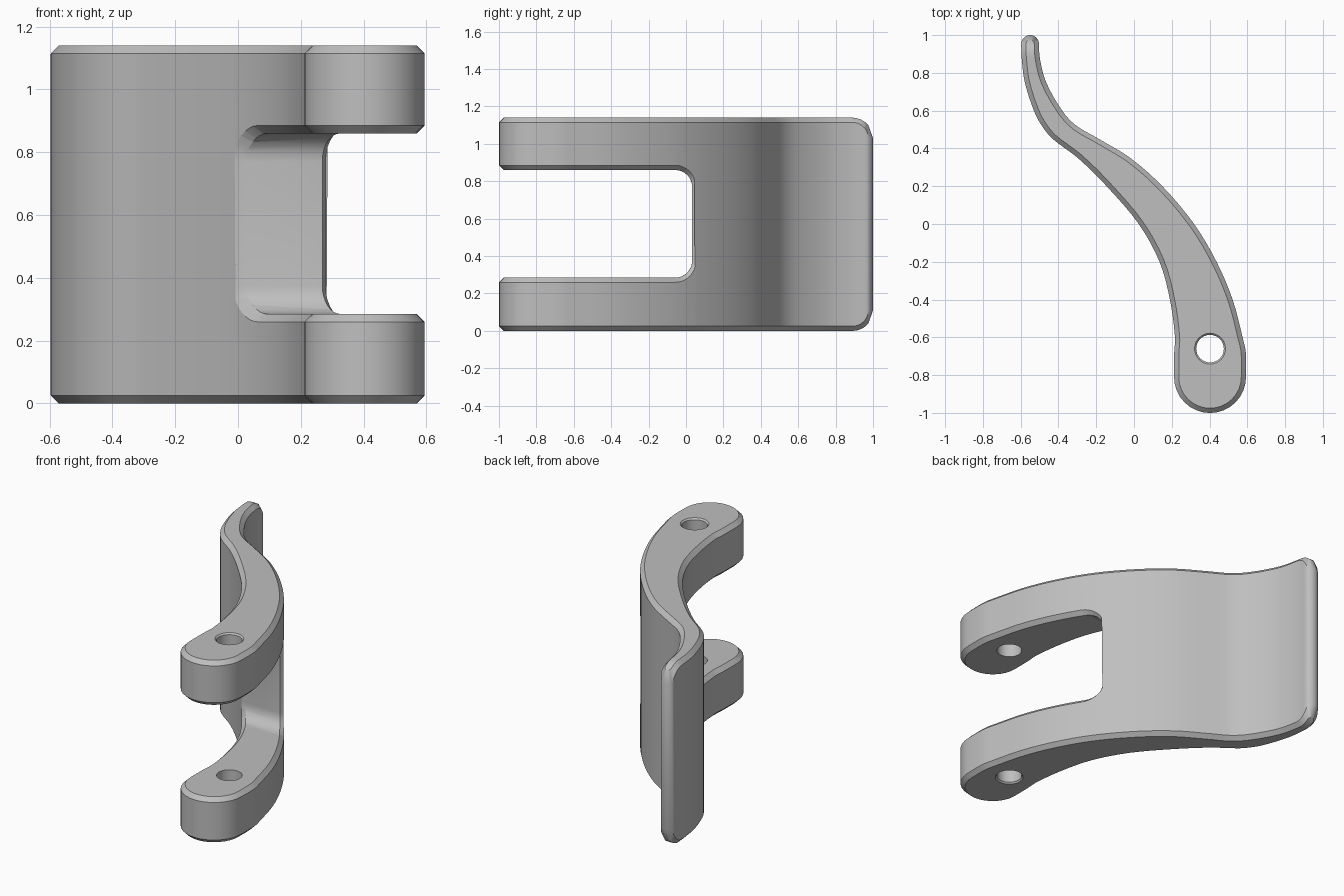
import bpy, bmesh, math
from mathutils import Vector

cube = bpy.data.objects.get("Cube")
if cube:
    bpy.data.objects.remove(cube, do_unlink=True)

HEIGHT, CHAMFER, CORNER = 1.14, 0.025, 0.11

grey = bpy.data.materials.new("plain grey")
grey.use_nodes = True
grey.diffuse_color = (0.52, 0.52, 0.52, 1)
grey.node_tree.nodes["Principled BSDF"].inputs["Base Color"].default_value = (0.52, 0.52, 0.52, 1)


def make_object(name, bm):
    bmesh.ops.recalc_face_normals(bm, faces=bm.faces)
    mesh = bpy.data.meshes.new(name)
    bm.to_mesh(mesh)
    bm.free()
    obj = bpy.data.objects.new(name, mesh)
    bpy.context.collection.objects.link(obj)
    mesh.materials.append(grey)
    return obj


def loft(bm, rings):
    """Join equal closed rings into walls and return their vertices."""
    rows = [[bm.verts.new(p) for p in ring] for ring in rings]
    for a, b in zip(rows, rows[1:]):
        for i in range(len(a)):
            j = (i + 1) % len(a)
            bm.faces.new((a[i], a[j], b[j], b[i]))
    return rows


def cut(obj, cutter):
    cutter.hide_render = True
    mod = obj.modifiers.new("cut", 'BOOLEAN')
    mod.operation, mod.solver, mod.object = 'DIFFERENCE', 'EXACT', cutter
    bpy.ops.object.select_all(action='DESELECT')
    bpy.context.view_layer.objects.active = obj
    obj.select_set(True)
    bpy.ops.object.modifier_apply(modifier=mod.name)
    bpy.data.objects.remove(cutter, do_unlink=True)


# Plan outline: y, left edge x, right edge x
stations = [
    (-0.81, 0.212, 0.593), (-0.68, 0.213, 0.592), (-0.6, 0.217, 0.575),
    (-0.4, 0.19, 0.522), (-0.2, 0.135, 0.437), (0, 0.025, 0.318),
    (0.2, -0.145, 0.15), (0.35, -0.298, -0.02), (0.45, -0.43, -0.185),
    (0.52, -0.488, -0.305), (0.6, -0.53, -0.38), (0.75, -0.578, -0.465),
    (0.87, -0.594, -0.497), (0.953, -0.597, -0.503)]


def slope(i, k):
    if i in (0, len(stations) - 1):
        return 0
    a, b = stations[i - 1], stations[i + 1]
    return (b[k] - a[k]) / (b[0] - a[0])


def hermite(i, t, k):
    a, b = stations[i], stations[i + 1]
    h = b[0] - a[0]
    return ((2*t**3 - 3*t*t + 1) * a[k] + (t**3 - 2*t*t + t) * h * slope(i, k)
            + (3*t*t - 2*t**3) * b[k] + (t**3 - t*t) * h * slope(i + 1, k))


def round_end(station, sign, steps):
    """Half-round end of the outline, from the station to its apex."""
    y, xl, xr = station
    c, r = (xl + xr) / 2, (xr - xl) / 2
    angles = [math.pi / 2 * n / steps for n in range(1, steps)]
    rows = [(y + sign * r * math.sin(a), c - r * math.cos(a), c + r * math.cos(a)) for a in angles]
    return rows, Vector((c, y + sign * r))


front_rows, front_apex = round_end(stations[0], -1, 8)
tip_rows, tip_apex = round_end(stations[-1], 1, 8)
rows = front_rows[::-1]
for i in range(len(stations) - 1):
    for n in range(4):
        t = n / 4
        y = stations[i][0] * (1 - t) + stations[i + 1][0] * t
        rows.append((y, hermite(i, t, 1), hermite(i, t, 2)))
rows += [stations[-1]] + tip_rows

count = len(rows)
outline = ([front_apex] + [Vector((r[2], r[0])) for r in rows]
           + [tip_apex] + [Vector((r[1], r[0])) for r in reversed(rows)])
inset = []
for i, p in enumerate(outline):
    d1 = (p - outline[i - 1]).normalized()
    d2 = (outline[(i + 1) % len(outline)] - p).normalized()
    d = (d1 + d2).normalized()
    inset.append(p + CHAMFER * Vector((-d.y, d.x)))


def top_height(y, drop):
    """Upper edge, rounded down towards the tip."""
    r = CORNER - drop
    t = min(max(y - (1 - CORNER), 0), r)
    return HEIGHT - CORNER + math.sqrt(r * r - t * t)


# Lever body: chamfered extrusion of the outline
upper_rings = [[(p.x, p.y, top_height(p.y, drop)) for p in pts]
               for pts, drop in ((inset, 0), (outline, CHAMFER))]
lower_rings = [[(x, y, HEIGHT - z) for x, y, z in ring] for ring in upper_rings]
bm = bmesh.new()
walls = loft(bm, [upper_rings[0], upper_rings[1], lower_rings[1], lower_rings[0]])
for ring in (walls[0], walls[-1]):
    size = len(ring)
    for i in range(count + 1):
        quad = [ring[i], ring[i + 1], ring[(size - i - 1) % size], ring[(size - i) % size]]
        bm.faces.new(list(dict.fromkeys(quad)))
lever = make_object("lever_body", bm)

# Slot between the two arms, with rounded inner corners
SLOT_LOW, SLOT_HIGH, SLOT_END, FILLET = 0.285, 0.86, 0.033, 0.09
profile = [(-2, SLOT_LOW)]
for zc, start in ((SLOT_LOW + FILLET, -90), (SLOT_HIGH - FILLET, 0)):
    for n in range(9):
        a = math.radians(start + 90 * n / 8)
        profile.append((SLOT_END - FILLET + FILLET * math.cos(a), zc + FILLET * math.sin(a)))
profile.append((-2, SLOT_HIGH))
bm = bmesh.new()
ends = loft(bm, [[(x, y, z) for y, z in profile] for x in (-1, 1.5)])
for ring in ends:
    bm.faces.new(ring)
cut(lever, make_object("slot_cutter", bm))

# Chamfer around the slot rim
bm = bmesh.new()
bm.from_mesh(lever.data)
bmesh.ops.remove_doubles(bm, verts=bm.verts, dist=0.003)
bm.normal_update()
wall_faces = {f for f in bm.faces if abs(f.normal.x) < 0.2 and all(
    SLOT_LOW - 0.004 < v.co.z < SLOT_HIGH + 0.004 and v.co.y < SLOT_END + 0.004 for v in f.verts)}
rim = [e for e in bm.edges if len(e.link_faces) == 2
       and sum(f in wall_faces for f in e.link_faces) == 1]
bmesh.ops.bevel(bm, geom=rim, offset=CHAMFER, offset_type='OFFSET', segments=1,
                profile=0.5, affect='EDGES', clamp_overlap=False, loop_slide=False)
bmesh.ops.recalc_face_normals(bm, faces=bm.faces)
bm.to_mesh(lever.data)
bm.free()

# Pivot hole through both arms, flared at the outer faces
bm = bmesh.new()
rings = []
for z, r in ((-0.02, 0.102), (0.009, 0.073), (HEIGHT - 0.009, 0.073), (HEIGHT + 0.02, 0.102)):
    rings.append([(0.4025 + r * math.cos(a), -0.66 + r * math.sin(a), z)
                  for a in (2 * math.pi * n / 32 for n in range(32))])
ends = loft(bm, rings)
bm.faces.new(ends[0])
bm.faces.new(ends[-1])
cut(lever, make_object("hole_cutter", bm))

bpy.ops.object.shade_smooth_by_angle(angle=math.radians(28))
